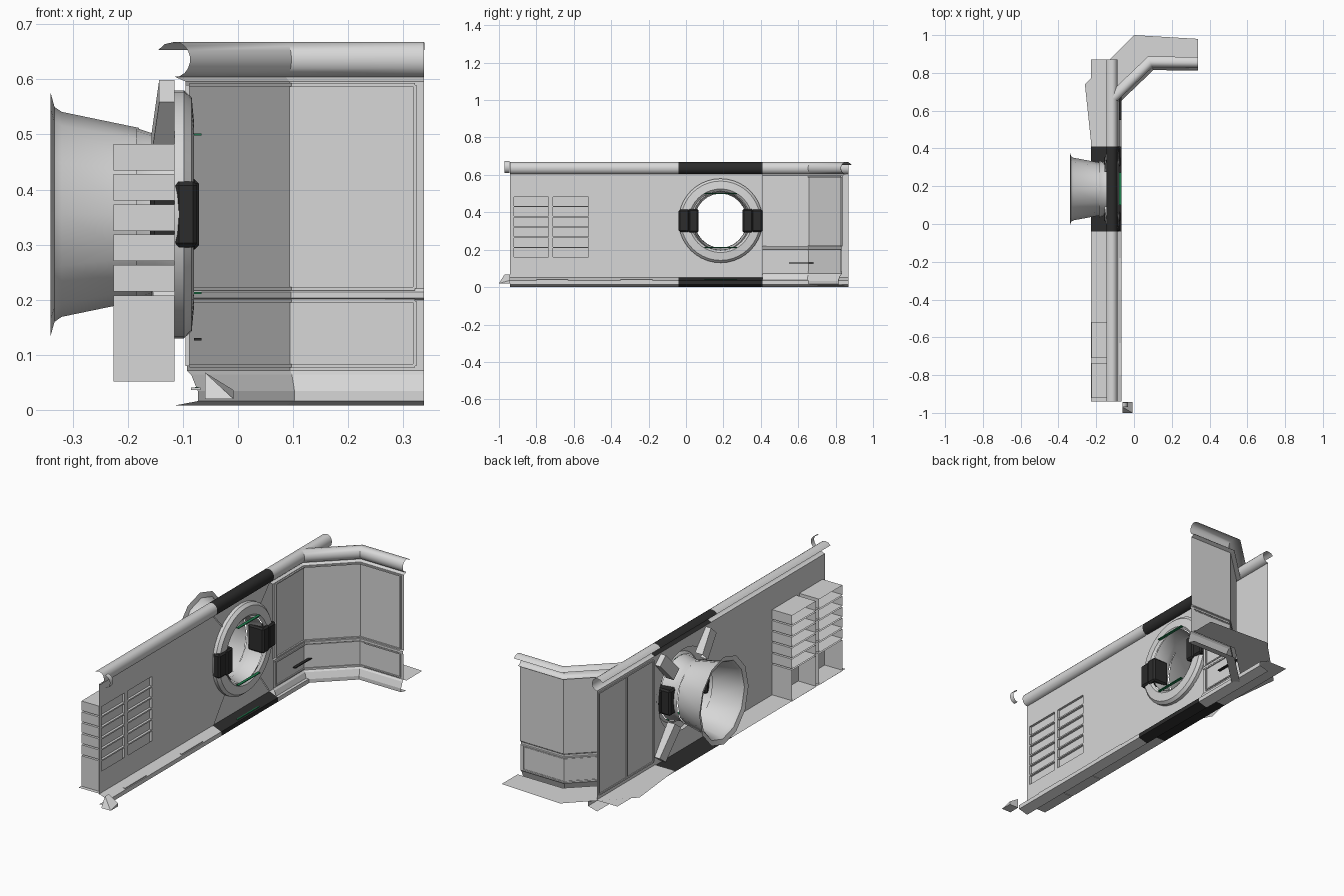
import bpy, bmesh, math
from mathutils import Vector

cube = bpy.data.objects.get("Cube")
if cube:
    bpy.data.objects.remove(cube, do_unlink=True)


def material(name, rgb):
    m = bpy.data.materials.new(name)
    m.use_nodes = True
    m.diffuse_color = (*rgb, 1)
    b = next(n for n in m.node_tree.nodes if n.type == 'BSDF_PRINCIPLED')
    b.inputs["Base Color"].default_value = (*rgb, 1)
    b.inputs["Roughness"].default_value = 0.7
    return m


LIGHT = material("light grey", (0.68, 0.68, 0.68))
DARK = material("charcoal", (0.025, 0.025, 0.025))
GREEN = material("green light", (0.015, 0.22, 0.08))
WALL = -0.115            # wall plane
CY, CZ = 0.185, 0.355    # porthole centre
FLOOR = 0.055            # height of the ledge behind the wall


def mesh(name, verts, faces, mat, smooth=False):
    me = bpy.data.meshes.new(name)
    me.from_pydata([tuple(v) for v in verts], [], faces)
    me.materials.append(mat)
    ob = bpy.data.objects.new(name, me)
    bpy.context.collection.objects.link(ob)
    if smooth:
        bpy.ops.object.select_all(action='DESELECT')
        ob.select_set(True)
        bpy.context.view_layer.objects.active = ob
        bpy.ops.object.shade_smooth_by_angle(angle=math.radians(35))
    return ob


def box(name, lo, hi, mat, bevel=0.0):
    bm = bmesh.new()
    bmesh.ops.create_cube(bm, size=1)
    for v in bm.verts:
        v.co = [lo[i] + (v.co[i] + 0.5) * (hi[i] - lo[i]) for i in range(3)]
    if bevel:
        bmesh.ops.bevel(bm, geom=bm.edges[:], offset=bevel, segments=1, affect='EDGES')
    me = bpy.data.meshes.new(name)
    bm.to_mesh(me)
    bm.free()
    me.materials.append(mat)
    ob = bpy.data.objects.new(name, me)
    bpy.context.collection.objects.link(ob)
    return ob


def offset_path(path, off):
    """Shift a plan path towards the room with mitred corners."""
    pts = [Vector(p) for p in path]
    dirs = [(b - a).normalized() for a, b in zip(pts, pts[1:])]
    norms = [Vector((d.y, -d.x)) for d in dirs]
    out = []
    for i, p in enumerate(pts):
        a, b = norms[max(i - 1, 0)], norms[min(i, len(norms) - 1)]
        m = (a + b).normalized()
        out.append(p + m * (off / m.dot(a)))
    return out


def sweep(name, path, profile, mat, smooth=False):
    """Sweep an (offset, height) profile along a plan path."""
    n = len(path)
    verts = [(p.x, p.y, z) for off, z in profile for p in offset_path(path, off)]
    faces = [(i * n + j, i * n + j + 1, (i + 1) * n + j + 1, (i + 1) * n + j)
             for i in range(len(profile) - 1) for j in range(n - 1)]
    return mesh(name, verts, faces, mat, smooth)


def lathe(name, profile, sides, mat, ysquash=1.0):
    """Revolve an (x, radius) profile about the porthole axis."""
    verts = [(x, CY + r * ysquash * math.sin(2 * math.pi * k / sides),
              CZ + r * math.cos(2 * math.pi * k / sides))
             for x, r in profile for k in range(sides)]
    faces = [(i * sides + k, i * sides + (k + 1) % sides,
              (i + 1) * sides + (k + 1) % sides, (i + 1) * sides + k)
             for i in range(len(profile) - 1) for k in range(sides)]
    return mesh(name, verts, faces, mat, True)


# Profiles shared by every wall section
rail = [(0.028 * math.cos(a), 0.636 + 0.032 * math.sin(a))
        for a in (math.radians(-90 + 20 * k) for k in range(10))]
rail += [(-0.018, 0.664), (-0.03, 0.653)]
skirt = [(0, 0), (0.05, 0.014), (0.05, 0.035), (0.008, 0.052), (0, 0.052)]


def straight(y0, y1):
    return [(WALL, y0), (WALL, y1)]


for part, y0, y1, mat in (("vent", -0.94, -0.04, LIGHT), ("porthole", -0.04, 0.41, DARK),
                          ("end", 0.41, 0.87, LIGHT)):
    sweep(part + "_top_rail", straight(y0, y1), rail, mat, True)
    sweep(part + "_skirting", straight(y0, y1), skirt, mat)
    sweep(part + "_back_ledge", straight(y0, y1), [(-0.113, FLOOR), (0, FLOOR)], mat)

# Vent wall with shallow slots at the front and boxes open at the back
columns = [(-0.92, -0.735), (-0.71, -0.52)]
rows = [(0.16 + 0.055 * i, 0.208 + 0.055 * i) for i in range(6)]
ys = [-0.94] + [y for c in columns for y in c] + [-0.04]
zs = [0.052] + [z for r in rows for z in r] + [0.605]
grid = [(WALL, y, z) for z in zs for y in ys]
w = len(ys)
mesh("vent_wall", grid,
     [(i * w + j, i * w + j + 1, (i + 1) * w + j + 1, (i + 1) * w + j)
      for i in range(len(zs) - 1) for j in range(w - 1) if not (i % 2 and j % 2)], LIGHT)
for c, (y0, y1) in enumerate(columns):
    for r, (z0, z1) in enumerate(rows):
        low = 0.052 if r == 0 else z0
        verts = [(x, y, z) for x in (WALL, WALL - 0.012, -0.226)
                 for y, z in ((y0, low), (y1, low), (y1, z1), (y0, z1))]
        sides = [(j + k, j + (k + 1) % 4, j + (k + 1) % 4 + 4, j + k + 4)
                 for j in (0, 4) for k in range(4)]
        mesh(f"vent_box_{c}_{r}", verts, sides + [(4, 5, 6, 7)], LIGHT)

# Porthole panel: rectangle with a round opening
y0, y1, z0, z1 = -0.04, 0.41, 0.052, 0.605
corners = [(y, z) for y in (y0, y1) for z in (z0, z1)]
angles = sorted([math.atan2(z - CZ, y - CY) for y, z in corners]
                + [-math.pi + math.pi * k / 16 for k in range(32)])
verts = []
for a in angles:
    c, s = math.cos(a), math.sin(a)
    t = min(((y1 if c > 0 else y0) - CY) / c if abs(c) > 1e-6 else 9,
            ((z1 if s > 0 else z0) - CZ) / s if abs(s) > 1e-6 else 9)
    verts += [(WALL, CY + 0.2 * c, CZ + 0.2 * s), (WALL, CY + t * c, CZ + t * s)]
n = len(angles)
mesh("porthole_panel", verts,
     [(2 * k, 2 * k + 1, (2 * k + 3) % (2 * n), (2 * k + 2) % (2 * n)) for k in range(n)], LIGHT)

# Seam ribs on the front and wide corner braces on the back
for k, (y, z) in enumerate(corners):
    d = Vector((y - CY, z - CZ)).normalized()
    side = Vector((-d.y, d.x))
    a, b, s = Vector((CY, CZ)) + d * 0.215, Vector((y, z)), side * 0.004
    mesh(f"panel_seam_{k}", [(WALL + 0.004, *p) for p in (a - s, b - s, b + s, a + s)],
         [(0, 1, 2, 3)], LIGHT)
    inner, outer, s = Vector((CY, CZ)) + d * 0.17, b - d * 0.035, side * 0.03
    verts = [(x, *p) for x, p in ((WALL, outer - s), (-0.143, outer - s), (-0.157, inner - s),
                                  (WALL, inner - s), (WALL, outer + s), (-0.143, outer + s),
                                  (-0.157, inner + s), (WALL, inner + s))]
    mesh(f"corner_brace_{k}", verts, [(0, 1, 2, 3), (7, 6, 5, 4), (1, 5, 6, 2), (0, 4, 5, 1)], LIGHT)

# Porthole ring, tunnel and rear flared cone
lathe("porthole_ring", [(WALL, 0.225), (-0.098, 0.225), (-0.084, 0.212), (-0.08, 0.17),
                        (-0.09, 0.158)], 40, LIGHT)
lathe("porthole_tunnel", [(-0.09, 0.158), (-0.15, 0.145), (-0.185, 0.157)], 24, LIGHT, 0.96)
lathe("rear_cone", [(-0.18, 0.157), (-0.32, 0.186), (-0.333, 0.195), (-0.34, 0.22)],
      12, LIGHT, 0.89)

# Dark clamps, one on each side of the ring
for side, s in (("right", -1), ("left", 1)):
    for part, r0, r1, h, x0, x1 in (("outer", 0.165, 0.225, 0.06, WALL, -0.074),
                                    ("inner", 0.118, 0.172, 0.064, -0.16, -0.071)):
        a, b = sorted((CY + s * r0, CY + s * r1))
        box(f"{side}_{part}_clamp", (x0, a, CZ - h), (x1, b, CZ + h), DARK, 0.008)

# Green light strips
for name, z, x, deep in (("upper", 0.5, -0.08, 0.014), ("lower", 0.212, -0.08, 0.014),
                         ("floor", 0.04, -0.078, 0.006)):
    box(name + "_light_strip", (x, 0.1, z - 0.002), (x + deep, 0.272, z + 0.002), GREEN)

# Skirting grips
for k, y in enumerate((-0.715, -0.265)):
    box(f"skirting_grip_{k}", (-0.085, y - 0.085, 0.036), (-0.068, y + 0.085, 0.041), LIGHT)

# Straight end wall behind the alcove, with two framed panels on its back
sweep("end_wall", straight(0.41, 0.87), [(0, 0.052), (0, 0.605)], LIGHT)
for k, y in enumerate((0.425, 0.635, 0.855)):
    box(f"end_wall_stile_{k}", (WALL - 0.004, y - 0.004, 0.08), (WALL, y + 0.004, 0.59), LIGHT)
for k, z in enumerate((0.08, 0.59)):
    box(f"end_wall_bar_{k}", (WALL - 0.004, 0.425, z - 0.004), (WALL, 0.855, z + 0.004), LIGHT)

# Angled alcove: wall, rail and back floor
alcove = [(WALL, 0.41), (WALL, 0.665), (0.086, 0.857), (0.338, 0.854)]
sweep("alcove_wall", alcove, [(0, 0.008), (0.042, 0.016), (0.042, 0.034), (0.03, 0.064), (0.022, 0.072),
                              (0.022, 0.2), (0.026, 0.203), (0.026, 0.214), (0.02, 0.22),
                              (0.02, 0.596), (0, 0.605)], LIGHT)
sweep("alcove_top_rail", alcove, rail, LIGHT, True)
floor = [(-0.225, 0.41), (WALL, 0.41), (WALL, 0.665), (0.086, 0.857), (0.338, 0.854),
         (0.338, 0.98), (0, 1.0), (-0.26, 0.74)]
mesh("alcove_floor", [(x, y, FLOOR + 0.004) for x, y in floor], [tuple(range(len(floor)))], LIGHT)

# Thin panel mouldings running round the alcove
inset = [(WALL, 0.43)] + alcove[1:3] + [(0.322, 0.854)]
for part, z0, z1 in (("upper", 0.22, 0.59), ("lower", 0.08, 0.198)):
    for end, z in (("bottom", z0), ("top", z1)):
        sweep(f"alcove_{part}_{end}_moulding", inset,
              [(0.02, z - 0.003), (0.027, z - 0.003), (0.027, z + 0.003), (0.02, z + 0.003)], LIGHT)
    box(f"alcove_{part}_front_stile", (WALL + 0.02, 0.43, z0), (WALL + 0.027, 0.436, z1), LIGHT)
    box(f"alcove_{part}_end_stile", (0.318, 0.827, z0), (0.324, 0.834, z1), LIGHT)
box("alcove_handle", (-0.08, 0.55, 0.126), (-0.066, 0.69, 0.131), DARK)

# Small loose end caps beyond the vent wall
verts = [(x, y, 0.02) for x, y in ((-0.06, -1.0), (-0.008, -1.0), (-0.008, -0.942), (-0.06, -0.942))]
verts += [(-0.06, -0.97, 0.068), (-0.06, -0.942, 0.068), (-0.008, -0.942, 0.036)]
mesh("skirting_cap", verts,
     [(0, 3, 2, 1), (0, 1, 4), (1, 6, 5, 4), (1, 2, 6), (2, 3, 5, 6), (3, 0, 4, 5)], LIGHT)
arc = [math.pi * k / 10 for k in range(11)]
sweep("rail_cap", [(-0.06, -0.97), (-0.06, -0.945)],
      [(0.027 * math.sin(a), 0.643 - 0.032 * math.cos(a)) for a in arc], LIGHT, True)
